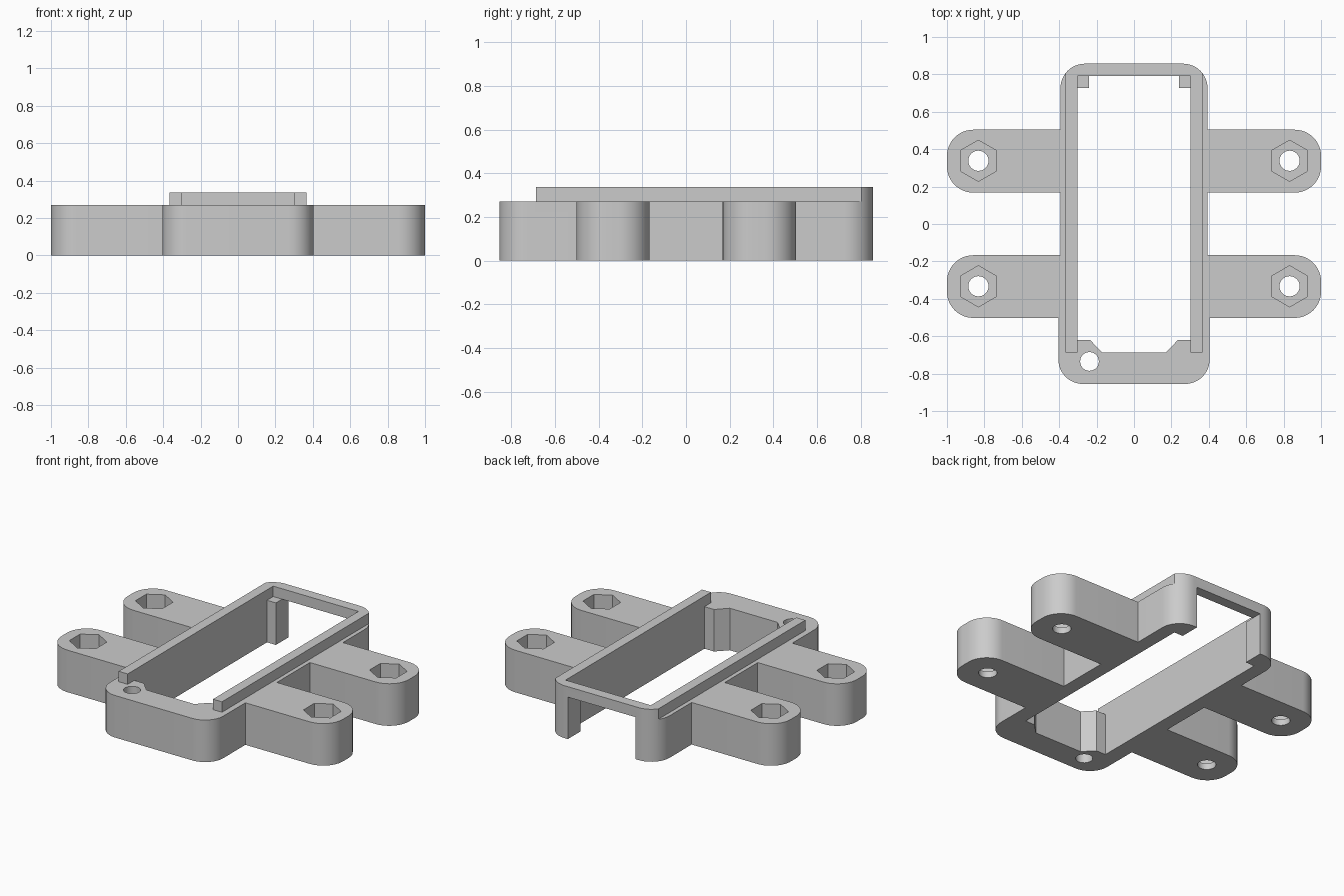
import bpy, bmesh, math
from mathutils import Vector

if "Cube" in bpy.data.objects:
    bpy.data.objects.remove(bpy.data.objects["Cube"])

WALL_TOP, RIM_TOP = 0.27, 0.337

grey = bpy.data.materials.new("plain_grey")
grey.use_nodes = True
colour = (0.6, 0.6, 0.6, 1)
grey.diffuse_color = colour
grey.node_tree.nodes["Principled BSDF"].inputs["Base Color"].default_value = colour


def rounded(corners, steps=12):
    """Replace each right-angled corner (x, y, radius) by an arc."""
    pts = []
    for i, (x, y, r) in enumerate(corners):
        p = Vector((x, y))
        if r == 0:
            pts.append(p)
            continue
        u = (Vector(corners[i - 1][:2]) - p).normalized()
        v = (Vector(corners[(i + 1) % len(corners)][:2]) - p).normalized()
        for k in range(steps + 1):
            t = math.pi / 2 * k / steps
            pts.append(p + r * (u + v - math.cos(t) * v - math.sin(t) * u))
    return pts


def mirrored(half):
    """Close a right-hand half outline with its reflection in x."""
    return half + [(-c[0], *c[1:]) for c in reversed(half)]


def prism(name, pts, z0, z1):
    bm = bmesh.new()
    face = bm.faces.new([bm.verts.new((p[0], p[1], z0)) for p in pts])
    top = bmesh.ops.extrude_face_region(bm, geom=[face])["geom"]
    bmesh.ops.translate(bm, vec=(0, 0, z1 - z0),
                        verts=[g for g in top if isinstance(g, bmesh.types.BMVert)])
    bmesh.ops.recalc_face_normals(bm, faces=bm.faces)
    mesh = bpy.data.meshes.new(name)
    bm.to_mesh(mesh)
    bm.free()
    mesh.materials.append(grey)
    obj = bpy.data.objects.new(name, mesh)
    bpy.context.collection.objects.link(obj)
    return obj


def box(x0, x1, y0, y1):
    return [(x0, y0), (x1, y0), (x1, y1), (x0, y1)]


def ngon(x, y, r, n):
    return [(x + r * math.sin(math.tau * k / n), y + r * math.cos(math.tau * k / n))
            for k in range(n)]


def cut(pts, z0, z1):
    cutter = prism("cutter", pts, z0, z1)
    cutter.hide_render = True
    mod = frame.modifiers.new("cut", "BOOLEAN")
    mod.operation, mod.solver, mod.object = "DIFFERENCE", "EXACT", cutter
    bpy.ops.object.modifier_apply(modifier=mod.name)
    bpy.data.objects.remove(cutter)


# Body with four rounded mounting arms
outline = rounded(mirrored([
    (0.404, -0.855, 0.13), (0.404, -0.502, 0), (1, -0.502, 0.14), (1, -0.167, 0.14),
    (0.393, -0.167, 0), (0.393, 0.168, 0), (1, 0.168, 0.14), (1, 0.504, 0.14),
    (0.393, 0.504, 0), (0.393, 0.857, 0.13)]))
frame = prism("mounting_frame", outline, 0, RIM_TOP)
bpy.context.view_layer.objects.active = frame
frame.select_set(True)

# Lower everything outside the raised rim
cut(box(-2, 2, -2, -0.687), WALL_TOP, 1)
for s in (-1, 1):
    cut(box(*sorted((s * 0.367, s * 2)), -1.5, 2), WALL_TOP, 1)

# Central opening, leaving front corner blocks and back posts
cut(mirrored([(0.17, -0.687), (0.235, -0.62), (0.303, -0.62), (0.303, 0.727),
              (0.24, 0.727), (0.24, 0.79)]), -0.5, 1)

# Clear the rim's inside above the blocks and posts
cut(box(-0.303, 0.303, -0.8, 0.79), WALL_TOP, 1)

# Slot under the back bar
cut(box(-0.24, 0.24, 0.75, 1.2), -0.5, WALL_TOP)

# Bolt holes with hexagonal nut pockets
for x in (-0.832, 0.832):
    for y in (-0.333, 0.338):
        cut(ngon(x, y, 0.11, 6), 0.04, 1)
        cut(ngon(x, y, 0.054, 32), -0.5, 0.1)

# Cable hole in the front corner
cut(ngon(-0.238, -0.735, 0.05, 32), -0.5, 1)

bpy.ops.object.shade_smooth_by_angle(angle=math.radians(30))
